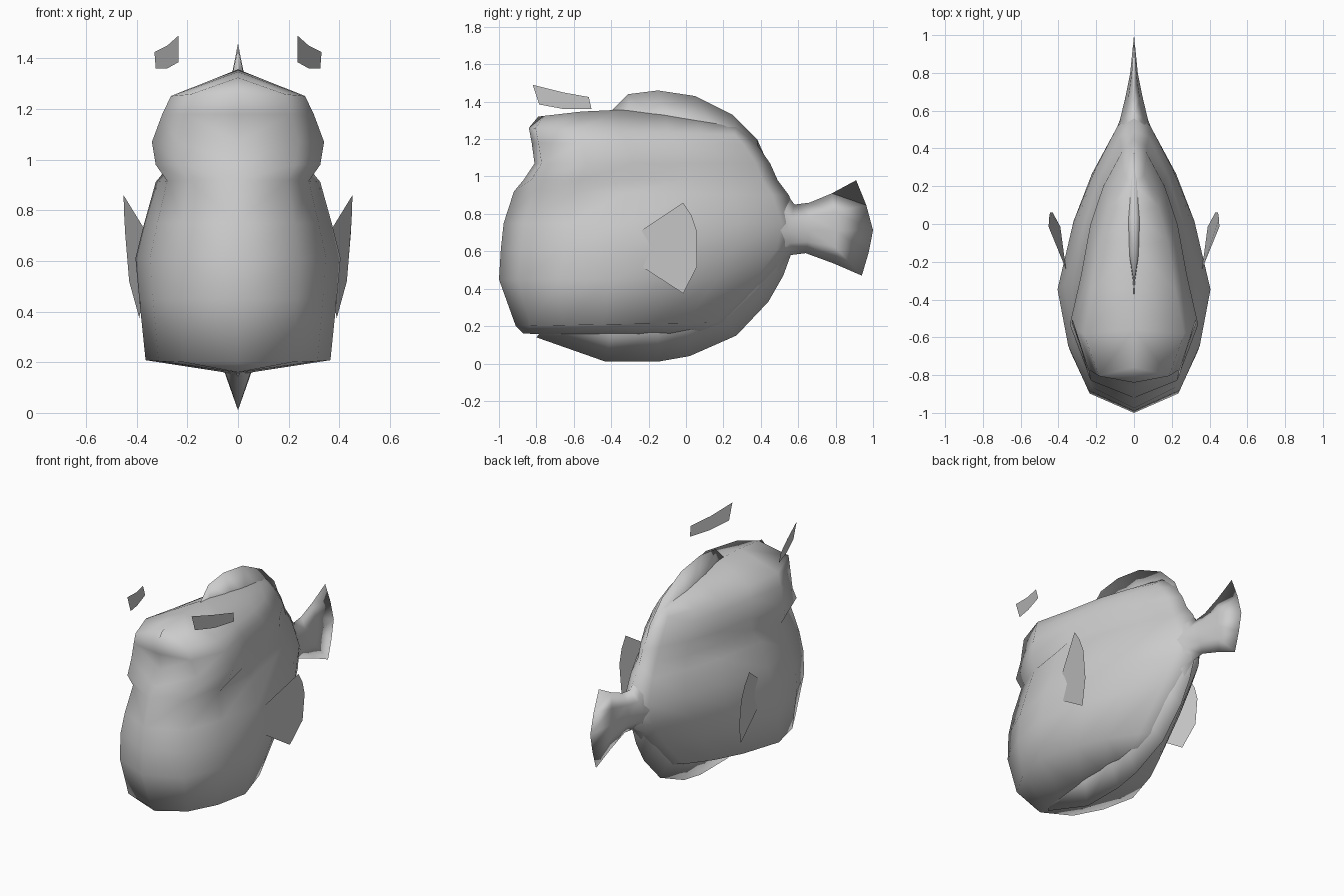
import bpy, bmesh, math

cube = bpy.data.objects.get("Cube")
if cube:
    bpy.data.objects.remove(cube, do_unlink=True)

grey = bpy.data.materials.new("plain grey")
grey.use_nodes = True
colour = (0.6, 0.6, 0.6, 1)
grey.diffuse_color = colour
grey.node_tree.nodes["Principled BSDF"].inputs["Base Color"].default_value = colour


def finish(name, bm):
    """Turn a +x half into a mirrored, smooth object."""
    bmesh.ops.remove_doubles(bm, verts=bm.verts, dist=0.001)
    bmesh.ops.recalc_face_normals(bm, faces=bm.faces)
    mesh = bpy.data.meshes.new(name)
    bm.to_mesh(mesh)
    bm.free()
    mesh.materials.append(grey)
    for p in mesh.polygons:
        p.use_smooth = True
    ob = bpy.data.objects.new(name, mesh)
    bpy.context.collection.objects.link(ob)
    m = ob.modifiers.new("mirror", 'MIRROR')
    m.merge_threshold = 0.002
    return ob


def loft(name, rows):
    """Skin a list of equally long point rows."""
    bm = bmesh.new()
    grid = [[bm.verts.new(p) for p in row] for row in rows]
    for a, b in zip(grid, grid[1:]):
        for i in range(len(a) - 1):
            bm.faces.new((a[i], a[i + 1], b[i + 1], b[i]))
    return finish(name, bm)


def plate(name, points):
    bm = bmesh.new()
    bm.faces.new([bm.verts.new(p) for p in points])
    return finish(name, bm)


# Plan outlines: (share of length, share of half width)
BELLY = [(0, 0), (.07, .6), (.22, .86), (.41, 1), (.64, .79), (.8, .55), (.94, .24), (1, 0)]
HEAD = [(0, 0), (.03, .7), (.22, 1), (.42, .83), (.64, .68), (.8, .48), (.94, .2), (1, 0)]

# Body levels: front z, back z, front y, back y, half width, outline
levels = [
    (.16, .14, -.87, .08, 0, BELLY),
    (.20, .22, -.91, .22, .365, BELLY),
    (.45, .45, -1.0, .46, .39, BELLY),
    (.61, .61, -.99, .58, .405, BELLY),
    (.75, .75, -.975, .61, .37, BELLY),
    (.92, .90, -.92, .55, .325, BELLY),
    (.98, .98, -.87, .49, .325, HEAD),
    (1.07, 1.07, -.81, .45, .34, HEAD),
    (1.18, 1.17, -.825, .38, .30, HEAD),
    (1.26, 1.22, -.84, .33, .265, HEAD),
    (1.32, 1.27, -.79, .27, 0, HEAD),
]
rows = []
for zf, zb, yf, yb, w, outline in levels:
    arch = 0.06 if zf > 1.3 else 0
    rows.append([(w * s, yf + (yb - yf) * t, zf + (zb - zf) * t + arch * math.sin(math.pi * t))
                 for t, s in outline])
loft("body", rows)

# Thin ridge fins: crest y, crest z, base y, base z, base half width
dorsal = [(-.4, 1.35, -.4, 1.3, 0), (-.31, 1.44, -.3, 1.3, .008), (-.15, 1.46, -.1, 1.28, .035),
          (.05, 1.43, .03, 1.25, .04), (.25, 1.33, .2, 1.18, .035), (.38, 1.2, .3, 1.1, .025),
          (.47, 1.0, .4, .95, 0)]
keel = [(-.8, .14, -.75, .2, .02), (-.43, .01, -.4, .16, .05), (-.15, .01, -.15, .18, .06),
        (.02, .04, 0, .22, .06), (.27, .15, .2, .3, .06), (.44, .33, .36, .44, .06),
        (.52, .47, .44, .56, .06), (.56, .58, .5, .62, .04)]
for name, table in (("dorsal_fin", dorsal), ("keel_fin", keel)):
    loft(name, [[(0, y, z) for y, z, *_ in table],
                [(w, by, bz) for _, _, by, bz, w in table]])

# Tail: top y, top z, middle y, bottom y, bottom z, half width
tail = [(.46, 1.01, .46, .5, .46, .11), (.58, .85, .55, .56, .58, .075), (.66, .86, .66, .64, .59, .048),
        (.78, .91, .8, .79, .535, .02), (.91, .98, 1.0, .94, .47, 0)]
rows = []
for ty, tz, my, by, bz, w in tail:
    mz = (tz + bz) / 2 * .5 + .35
    rows.append([(0, ty, tz), (.65 * w, (ty + my) / 2 + .1 * (my - ty), (tz + mz) / 2),
                 (w, my, mz),
                 (.65 * w, (by + my) / 2 + .1 * (my - by), (bz + mz) / 2), (0, by, bz)])
loft("tail", rows)

# Side fins and floating brows, single sheets mirrored across x
plate("side_fins", [(.36, -.24, .52), (.36, -.24, .71), (.452, -.015, .86), (.45, .03, .79),
                    (.445, .06, .7), (.43, .06, .52), (.39, -.015, .375)])
plate("brows", [(.235, -.82, 1.49), (.28, -.66, 1.45), (.33, -.52, 1.425),
                (.325, -.505, 1.36), (.28, -.65, 1.36), (.235, -.785, 1.385)])
